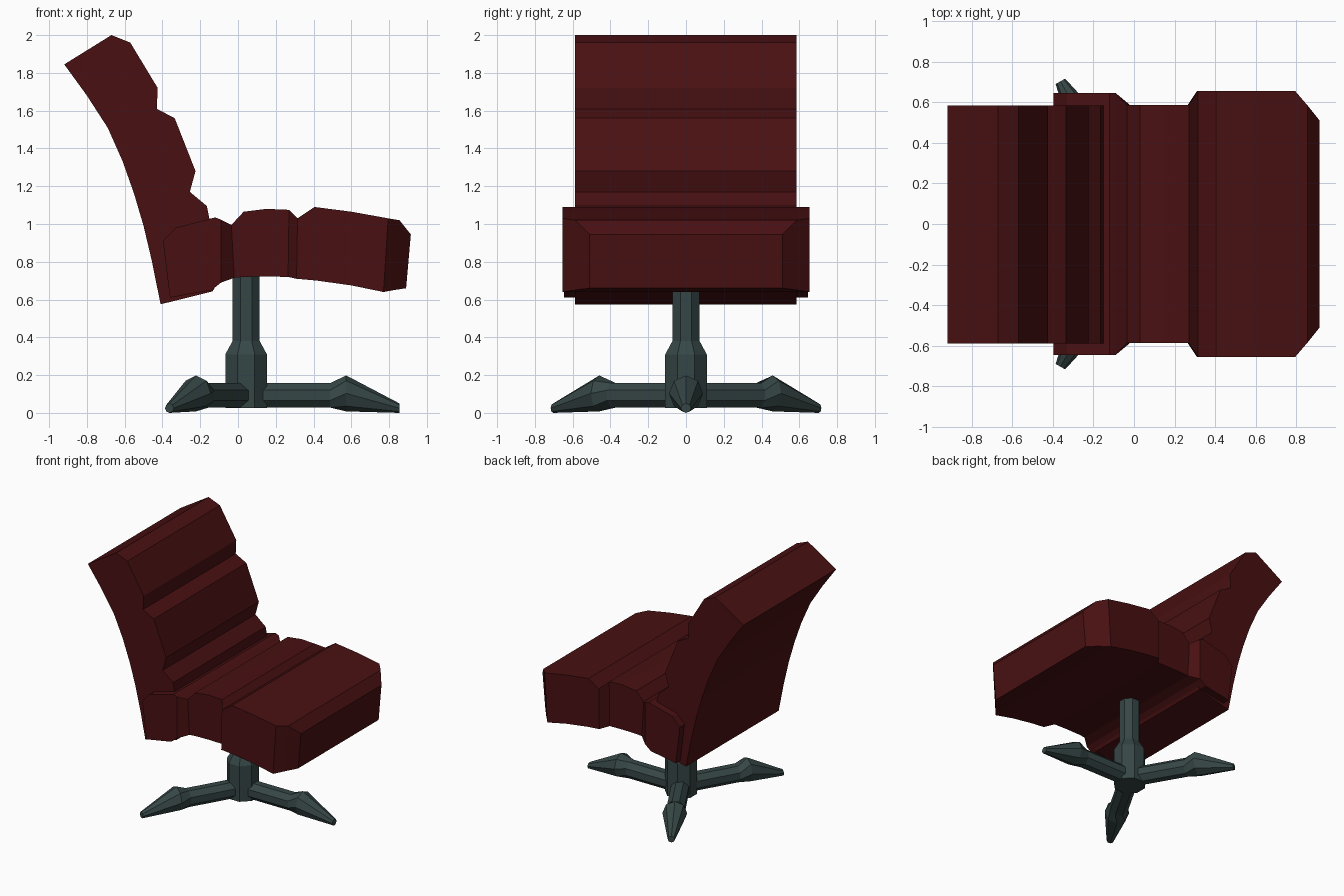
import bpy, bmesh, math
from mathutils import Matrix

if "Cube" in bpy.data.objects:
    bpy.data.objects.remove(bpy.data.objects["Cube"])


def material(name, rgb):
    m = bpy.data.materials.new(name)
    m.diffuse_color = (*rgb, 1)
    m.use_nodes = True
    m.node_tree.nodes["Principled BSDF"].inputs["Base Color"].default_value = m.diffuse_color
    return m


RED = material("dark red upholstery", (0.066, 0.0052, 0.006))
METAL = material("dark grey metal", (0.037, 0.061, 0.061))
CX = 0.043  # x of the pedestal axis


def loft(name, rings, mat):
    """Skin a list of equal-length point rings and cap both ends."""
    bm = bmesh.new()
    rows = [[bm.verts.new(p) for p in ring] for ring in rings]
    n = len(rows[0])
    for a, b in zip(rows, rows[1:]):
        for i in range(n):
            j = (i + 1) % n
            bm.faces.new((a[i], a[j], b[j], b[i]))
    bm.faces.new(rows[0])
    bm.faces.new(rows[-1])
    bmesh.ops.recalc_face_normals(bm, faces=bm.faces)
    me = bpy.data.meshes.new(name)
    bm.to_mesh(me)
    bm.free()
    me.materials.append(mat)
    ob = bpy.data.objects.new(name, me)
    bpy.context.collection.objects.link(ob)
    return ob


# Backrest: side profile (x, z) extruded across y
back = [(-0.92, 1.845), (-0.67, 2.0), (-0.57, 1.96), (-0.425, 1.72),
        (-0.43, 1.61), (-0.335, 1.56), (-0.225, 1.28), (-0.255, 1.17),
        (-0.165, 1.095), (-0.15, 1.02), (-0.11, 0.685), (-0.135, 0.643),
        (-0.41, 0.575), (-0.455, 0.80), (-0.50, 0.99), (-0.55, 1.16),
        (-0.61, 1.33), (-0.69, 1.51), (-0.80, 1.68)]
loft("backrest", [[(x, y, z) for x, z in back] for y in (-0.588, 0.585)], RED)

# Seat: cross-sections (top x, top z, bottom x, bottom z, half width)
seat = [(-0.397, 0.91, -0.36, 0.61, 0.645), (-0.33, 0.98, -0.335, 0.615, 0.645),
        (-0.12, 1.035, -0.14, 0.65, 0.645), (-0.09, 1.023, -0.09, 0.69, 0.645),
        (-0.035, 0.995, -0.02, 0.715, 0.587), (0.03, 1.065, 0.03, 0.72, 0.587),
        (0.15, 1.08, 0.15, 0.722, 0.587), (0.27, 1.075, 0.265, 0.72, 0.587),
        (0.315, 1.03, 0.31, 0.71, 0.655), (0.405, 1.09, 0.42, 0.70, 0.655),
        (0.60, 1.065, 0.60, 0.675, 0.655), (0.795, 1.03, 0.77, 0.64, 0.655),
        (0.855, 1.02, 0.83, 0.651, 0.585), (0.915, 0.945, 0.89, 0.66, 0.51)]
loft("seat", [[(xt, -w, zt), (xt, w, zt), (xb, w, zb), (xb, -w, zb)]
              for xt, zt, xb, zb, w in seat], RED)


def octagon(rx, rz):
    k = 1 / math.cos(math.pi / 8)
    return [(rx * k * math.cos(a), rz * k * math.sin(a))
            for a in (math.pi / 8 + i * math.pi / 4 for i in range(8))]


# Pedestal column with a thick lower collar
loft("column", [[(CX + u, v, z) for u, v in octagon(r, r)]
                for z, r in ((0.025, 0.11), (0.31, 0.11), (0.38, 0.072), (0.76, 0.072))],
     METAL)

# Three spear-tipped legs: sections (distance, bottom z, top z, half width)
leg = [(0.0, 0.028, 0.158, 0.065), (0.445, 0.028, 0.158, 0.065),
       (0.53, 0.008, 0.198, 0.09), (0.812, 0.0, 0.05, 0.027)]
for i in range(3):
    rings = []
    for d, lo, hi, w in leg:
        # The spear head is a ridged section, the tube a flat-topped octagon
        a0 = 0 if d > 0.5 else math.pi / 8
        k = 1 if d > 0.5 else 1 / math.cos(math.pi / 8)
        rings.append([(d, w * k * math.cos(a0 + j * math.pi / 4),
                       (lo + hi) / 2 + (hi - lo) / 2 * k * math.sin(a0 + j * math.pi / 4))
                      for j in range(8)])
    ob = loft(f"leg_{i + 1}", rings, METAL)
    ob.data.transform(Matrix.Translation((CX, 0, 0)) @ Matrix.Rotation(i * math.tau / 3, 4, 'Z'))
